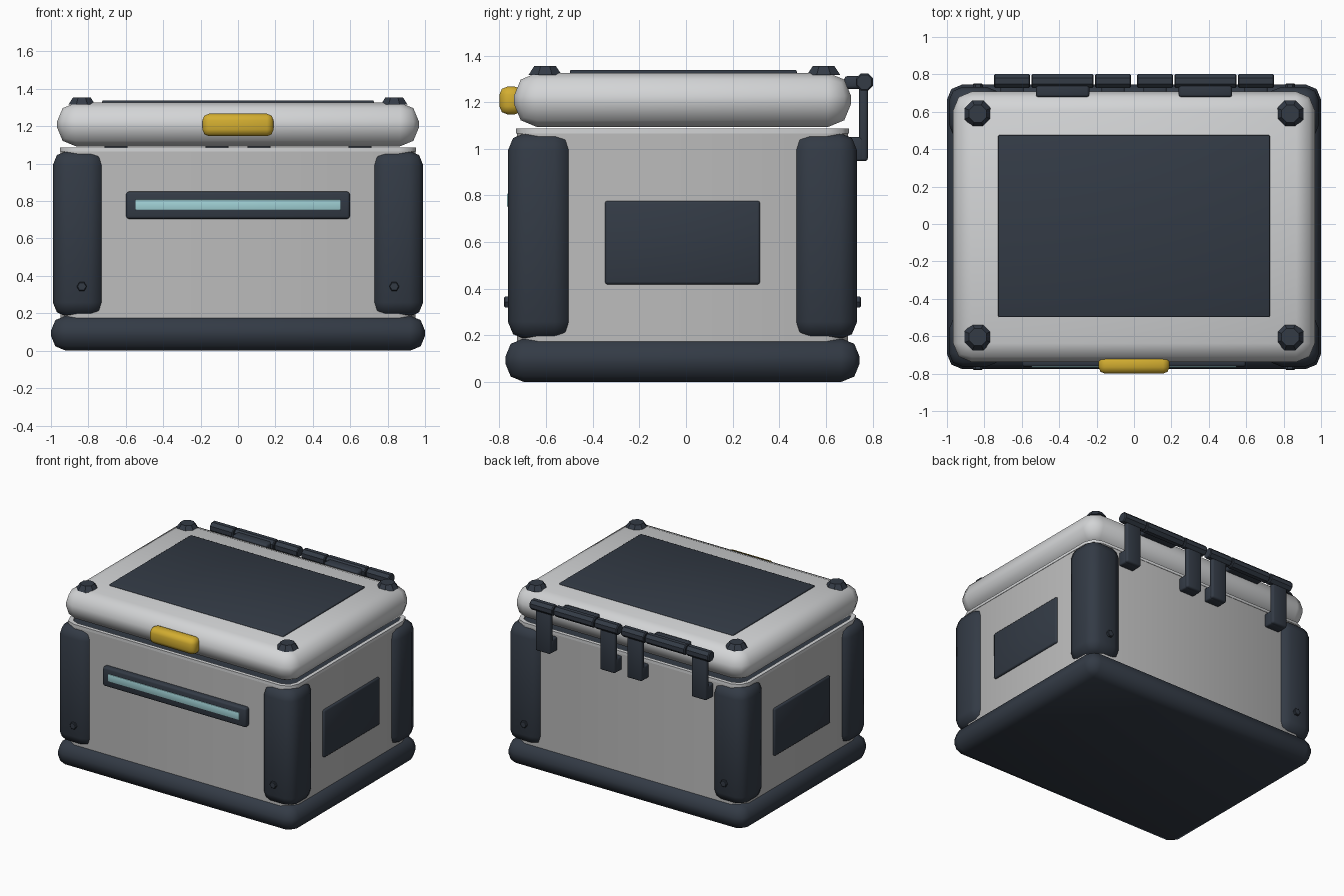
import bpy, bmesh, math
from mathutils import Matrix, Vector

if "Cube" in bpy.data.objects:
    bpy.data.objects.remove(bpy.data.objects["Cube"], do_unlink=True)


def material(name, rgb):
    m = bpy.data.materials.new(name)
    m.use_nodes = True
    m.diffuse_color = (*rgb, 1)
    m.node_tree.nodes["Principled BSDF"].inputs["Base Color"].default_value = (*rgb, 1)
    return m


GREY = material("body grey", (0.5, 0.5, 0.5))
PALE = material("lid grey", (0.65, 0.66, 0.67))
DARK = material("dark slate", (0.033, 0.043, 0.06))
YELLOW = material("latch yellow", (0.65, 0.42, 0.03))
TEAL = material("light teal", (0.36, 0.65, 0.68))

MID = -0.015  # depth centre of the case


def finish(bm, name, mat, angle=50):
    bmesh.ops.recalc_face_normals(bm, faces=bm.faces)
    me = bpy.data.meshes.new(name)
    bm.to_mesh(me)
    bm.free()
    me.materials.append(mat)
    ob = bpy.data.objects.new(name, me)
    bpy.context.collection.objects.link(ob)
    bpy.ops.object.select_all(action="DESELECT")
    ob.select_set(True)
    bpy.context.view_layer.objects.active = ob
    bpy.ops.object.shade_smooth_by_angle(angle=math.radians(angle))
    return ob


def box(name, x, y, z, mat, bevel=0.0, segments=2, axis=None):
    """Box from (low, high) ranges; axis limits the bevel to edges along it."""
    bm = bmesh.new()
    bmesh.ops.create_cube(bm, size=1)
    for v in bm.verts:
        v.co = Vector([(r[0] + r[1]) / 2 + c * (r[1] - r[0]) for c, r in zip(v.co, (x, y, z))])
    if bevel:
        edges = [e for e in bm.edges if axis is None
                 or abs((e.verts[0].co - e.verts[1].co).normalized()[axis]) > 0.9]
        bmesh.ops.bevel(bm, geom=edges, offset=bevel, offset_type="OFFSET",
                        segments=segments, profile=0.5, affect="EDGES", clamp_overlap=True)
    return finish(bm, name, mat)


def cylinder(name, centre, r1, r2, depth, sides, mat, axis="Z", bevel=0.0):
    bm = bmesh.new()
    bmesh.ops.create_cone(bm, cap_ends=True, segments=sides, radius1=r1, radius2=r2, depth=depth)
    bmesh.ops.rotate(bm, verts=bm.verts, matrix=Matrix.Rotation(math.pi / sides, 3, "Z"))
    if bevel:
        rims = [e for e in bm.edges if abs(e.verts[0].co.z - e.verts[1].co.z) < 1e-5]
        bmesh.ops.bevel(bm, geom=rims, offset=bevel, segments=1, affect="EDGES")
    if axis != "Z":
        bmesh.ops.rotate(bm, verts=bm.verts, matrix=Matrix.Rotation(math.pi / 2, 3, axis))
    bmesh.ops.translate(bm, verts=bm.verts, vec=centre)
    return finish(bm, name, mat, 30)


def tub(name, hx, hy, z0, z1, wall, floor, corner, mat):
    """Open box with rounded upright corners, walls and an inner floor."""
    bm = bmesh.new()

    def loop(inset, z):
        r, pts = corner - inset / 2, []
        for k, (sx, sy) in enumerate(((1, 1), (-1, 1), (-1, -1), (1, -1))):
            for i in range(3):
                a = math.pi / 2 * (k + i / 2)
                pts.append(bm.verts.new((sx * (hx - inset - r) + r * math.cos(a),
                                         MID + sy * (hy - inset - r) + r * math.sin(a), z)))
        return pts

    rings = [loop(0, z0), loop(0, z1), loop(wall, z1), loop(wall, floor)]
    for a, b in zip(rings, rings[1:]):
        for i in range(len(a)):
            j = (i + 1) % len(a)
            bm.faces.new((a[i], a[j], b[j], b[i]))
    bm.faces.new(rings[0])
    bm.faces.new(rings[-1])
    return finish(bm, name, mat)


# Base, open body and the seal inside its rim
box("base", (-1, 1), (MID - 0.76, MID + 0.76), (0, 0.187), DARK, 0.08)
tub("body", 0.95, 0.71, 0.15, 1.083, 0.025, 0.25, 0.09, GREY)
tub("rim", 0.953, 0.713, 1.065, 1.086, 0.028, 1.068, 0.09, PALE)
tub("seal", 0.924, 0.684, 1.03, 1.076, 0.06, 1.072, 0.075, DARK)

# Corner posts with bolts, and bumpers on the lid
for sx, side in ((-1, "right"), (1, "left")):
    for sy, end in ((-1, "front"), (1, "back")):
        cx, cy = sx * 0.8525, MID + sy * 0.611
        box(f"{end}_{side}_post", (cx - 0.1375, cx + 0.1375), (cy - 0.1375, cy + 0.1375),
            (0.183, 1.068), DARK, 0.075)
        cylinder(f"{end}_{side}_bolt", (sx * 0.835, MID + sy * 0.75, 0.343),
                 0.027, 0.027, 0.03, 6, DARK, "X", 0.004)
        cylinder(f"{end}_{side}_bumper", (sx * 0.835, MID + 0.008 + sy * 0.597, 1.336),
                 0.077, 0.05, 0.038, 8, DARK)
    # Side plates
    xs = sorted((sx * 0.93, sx * 0.965))
    box(f"{side}_plate", xs, (MID - 0.333, MID + 0.333), (0.418, 0.777), DARK, 0.012)

# Lid with its top panel and latch
box("lid", (-0.967, 0.967), (MID - 0.723, MID + 0.723), (1.093, 1.326), PALE, 0.1)
box("lid_panel", (-0.726, 0.726), (-0.498, 0.475), (1.3, 1.338), DARK, 0.006)
box("latch", (-0.19, 0.19), (-0.8, -0.7), (1.147, 1.267), YELLOW, 0.035)

# Front light in its frame
box("light_frame", (-0.598, 0.598), (-0.763, -0.7), (0.705, 0.85), DARK, 0.014)
box("light_strip", (-0.548, 0.548), (-0.768, -0.73), (0.752, 0.808), TEAL, 0.004)

# Two back hinges: lid knuckle with tab between two body knuckles with leaves
for sx, side in ((-1, "right"), (1, "left")):
    c = sx * 0.382
    for offset, width, part in ((-0.27, 0.192, "leaf"), (0, 0.332, "tab"), (0.27, 0.192, "leaf")):
        x = c + offset
        tag = f"{side}_hinge_{part}"
        cylinder(f"{tag}_knuckle", (x, 0.765, 1.286), 0.04, 0.04, width, 8, DARK, "Y", 0.006)
        if part == "tab":
            box(tag, (x - 0.143, x + 0.143), (0.678, 0.765), (1.256, 1.312), DARK, 0.014)
        else:
            w = 0.062
            box(tag, (x - w, x + w), (0.742, 0.78), (0.947, 1.28), DARK, 0.012)
            box(f"{tag}_foot", (x - w, x + w), (0.685, 0.76), (0.947, 1.05), DARK, 0.01)
